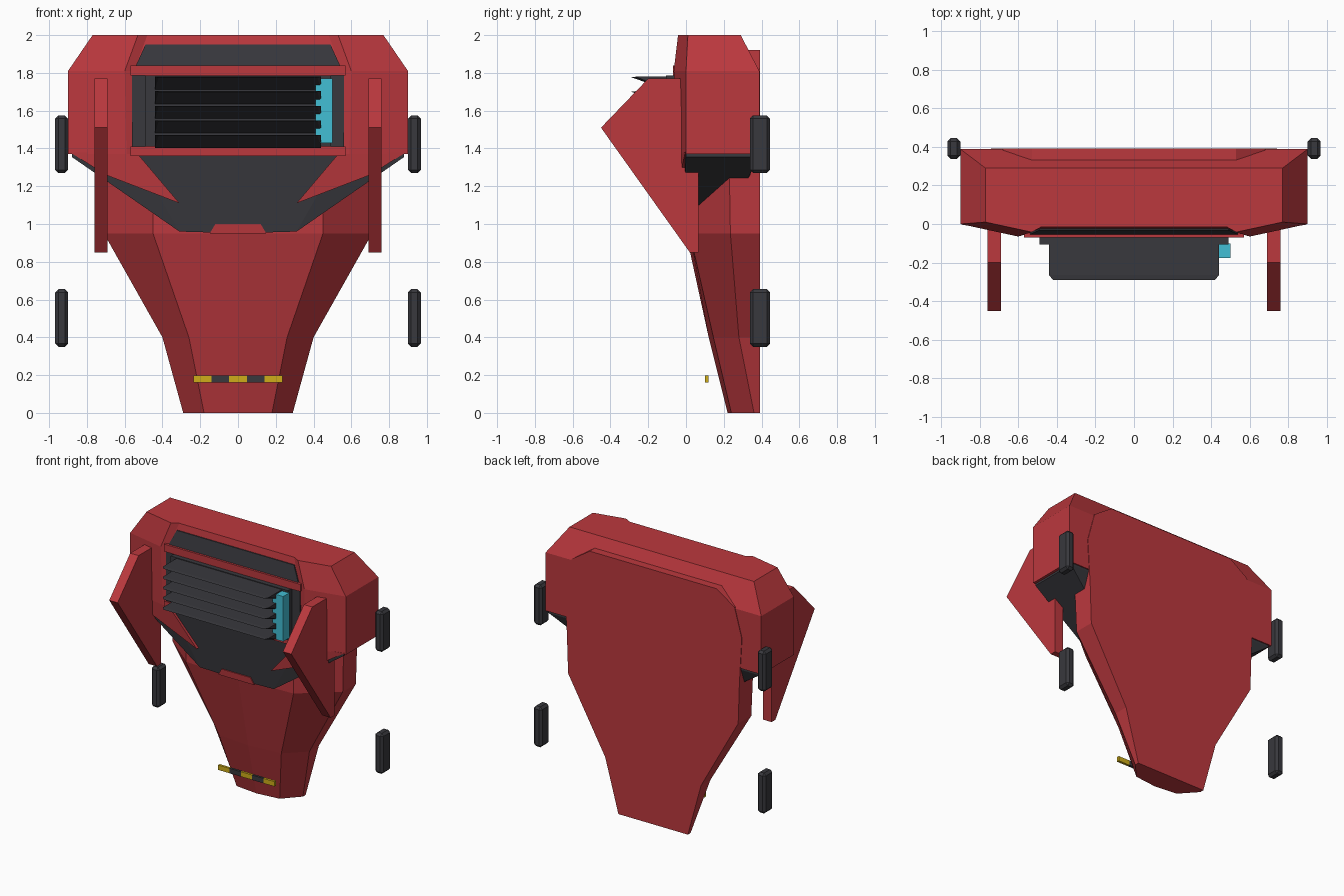
import bpy
import bmesh

cube = bpy.data.objects.get("Cube")
if cube:
    bpy.data.objects.remove(cube, do_unlink=True)


def material(name, rgb):
    m = bpy.data.materials.new(name)
    m.use_nodes = True
    col = (*rgb, 1)
    m.diffuse_color = col
    m.node_tree.nodes["Principled BSDF"].inputs["Base Color"].default_value = col
    return m


RED = material("red", (0.50, 0.040, 0.048))
DARK = material("charcoal", (0.040, 0.040, 0.047))
CYAN = material("cyan", (0.055, 0.52, 0.66))
YELLOW = material("yellow", (0.62, 0.42, 0.01))


def finish(name, bm, mat, bevel=0):
    bmesh.ops.recalc_face_normals(bm, faces=bm.faces)
    mesh = bpy.data.meshes.new(name)
    bm.to_mesh(mesh)
    bm.free()
    mesh.materials.append(mat)
    ob = bpy.data.objects.new(name, mesh)
    bpy.context.collection.objects.link(ob)
    if bevel:
        mod = ob.modifiers.new("Bevel", "BEVEL")
        mod.width = bevel
        mod.segments = 1
    return ob


def box(name, x, y, z, mat, bevel=0):
    bm = bmesh.new()
    bmesh.ops.create_cube(bm, size=1)
    for v in bm.verts:
        for i, (a, b) in enumerate((x, y, z)):
            v.co[i] = a if v.co[i] < 0 else b
    return finish(name, bm, mat, bevel)


def loft(name, rings, mat):
    """Skin stacked (z, half outline) rings, each mirrored across x."""
    bm = bmesh.new()
    loops = []
    for z, half in rings:
        pts = half + [(-x, y) for x, y in reversed(half) if x > 0]
        loops.append([bm.verts.new((x, y, z)) for x, y in pts])
    n = len(loops[0])
    for a, b in zip(loops, loops[1:]):
        for i in range(n):
            j = (i + 1) % n
            bm.faces.new((a[i], a[j], b[j], b[i]))
    bm.faces.new(loops[0])
    bm.faces.new(loops[-1])
    return finish(name, bm, mat)


def prism(name, pts, shift, mat):
    """Extrude one polygon of 3D points along a shift."""
    bm = bmesh.new()
    face = bm.faces.new([bm.verts.new(p) for p in pts])
    out = bmesh.ops.extrude_face_region(bm, geom=[face])
    moved = [g for g in out["geom"] if isinstance(g, bmesh.types.BMVert)]
    bmesh.ops.translate(bm, verts=moved, vec=shift)
    if face.is_valid and len(bm.faces) < len(pts) + 2:
        bm.faces.new(moved)
    return finish(name, bm, mat)


def hull(name, half, mat):
    bm = bmesh.new()
    for s in (-1, 1):
        for x, y, z in half:
            bm.verts.new((s * x, y, z))
    bmesh.ops.convex_hull(bm, input=bm.verts)
    return finish(name, bm, mat)


# Tapering body with a flat back; columns: z, outer x, outer y, inner x, inner y, centre y
BACK = 0.392
sections = [
    (0, .29, .36, .18, .24, .22),
    (.4, .40, .28, .26, .145, .12),
    (.95, .71, .235, .45, .02, 0),
    (1.25, .72, .23, .45, .02, 0),
    (1.6, .74, .33, .45, .3, .3),
    (1.82, .68, .33, .45, .33, .33),
    (1.92, .53, .33, .35, .33, .33),
]
loft("tapered_body",
     [(z, [(0, yc), (xi, yi), (xo, yo), (xo, BACK)]) for z, xo, yo, xi, yi, yc in sections], RED)

# Wide chest block
loft("chest", [
    (1.37, [(.55, -.045), (.59, -.055), (.90, 0), (.90, .388)]),
    (1.81, [(.55, -.05), (.60, -.065), (.90, 0), (.90, .388)]),
    (2.0, [(.48, -.015), (.53, -.042), (.77, .01), (.77, .29)]),
], RED)

# Dark plate under the chest, with a red notch and red side tongues
hull("belly_plate", [
    (.88, 0, 1.38), (.88, 0, 1.355), (.55, -.045, 1.38), (.31, -.015, .96), (.14, -.015, .955),
    (.88, .38, 1.38), (.88, .38, 1.355), (.70, .33, 1.24), (.31, .2, .96),
], DARK)
prism("belly_notch", [(-.15, -.022, .95), (.15, -.022, .95), (.12, -.026, 1.0), (-.12, -.026, 1.0)],
      (0, .009, 0), RED)

# Chest window and grille surround
prism("chest_window", [(-.54, -.054, 1.84), (.54, -.054, 1.84), (.49, -.032, 1.95), (-.49, -.032, 1.95)],
      (0, .009, 0), DARK)
box("upper_grille_bar", (-.57, .57), (-.07, 0), (1.785, 1.84), RED)
box("lower_grille_bar", (-.57, .57), (-.07, 0), (1.36, 1.41), RED)
box("grille_recess", (-.56, .56), (-.058, 0), (1.41, 1.785), DARK)
box("grille_housing", (-.49, .49), (-.105, 0), (1.41, 1.785), DARK)

# Forward-pointing louvres
for i in range(5):
    z = 1.78 - i * .077
    bm = bmesh.new()
    ends = []
    for s in (-1, 1):
        ends.append([bm.verts.new(p) for p in (
            (s * .44, -.1, z), (s * .44, -.265, z), (s * .42, -.29, z - .003), (s * .44, -.1, z - .07))])
    bmesh.ops.convex_hull(bm, input=bm.verts)
    finish(f"louvre_{i + 1}", bm, DARK)

box("cyan_side_bar", (.41, .50), (-.175, -.1), (1.43, 1.77), CYAN)

# Paired parts
for s, side in ((1, "left"), (-1, "right")):
    prism(f"{side}_chest_tongue",
          [(s * x, y, z) for x, y, z in ((.53, -.06, 1.37), (.89, -.004, 1.38),
                                         (.70, -.03, 1.26), (.31, -.05, 1.11))],
          (0, .03, 0), RED)
    prism(f"{side}_arm_plate",
          [(s * .69, y, z) for y, z in ((-.2, 1.77), (-.45, 1.51), (.02, .85), (.065, .85), (.065, 1.77))],
          (s * .07, 0, 0), RED)
    x = sorted((s * .90, s * .968))
    for level, z in (("upper", 1.27), ("lower", .35)):
        box(f"{side}_{level}_wheel", x, (.338, .445), (z, z + .305), DARK, .017)

# Striped bar near the foot
for i in range(5):
    x = -.235 + i * .094
    box(f"stripe_{i + 1}", (x, x + .094), (.1, .118), (.16, .197), DARK if i % 2 else YELLOW)
